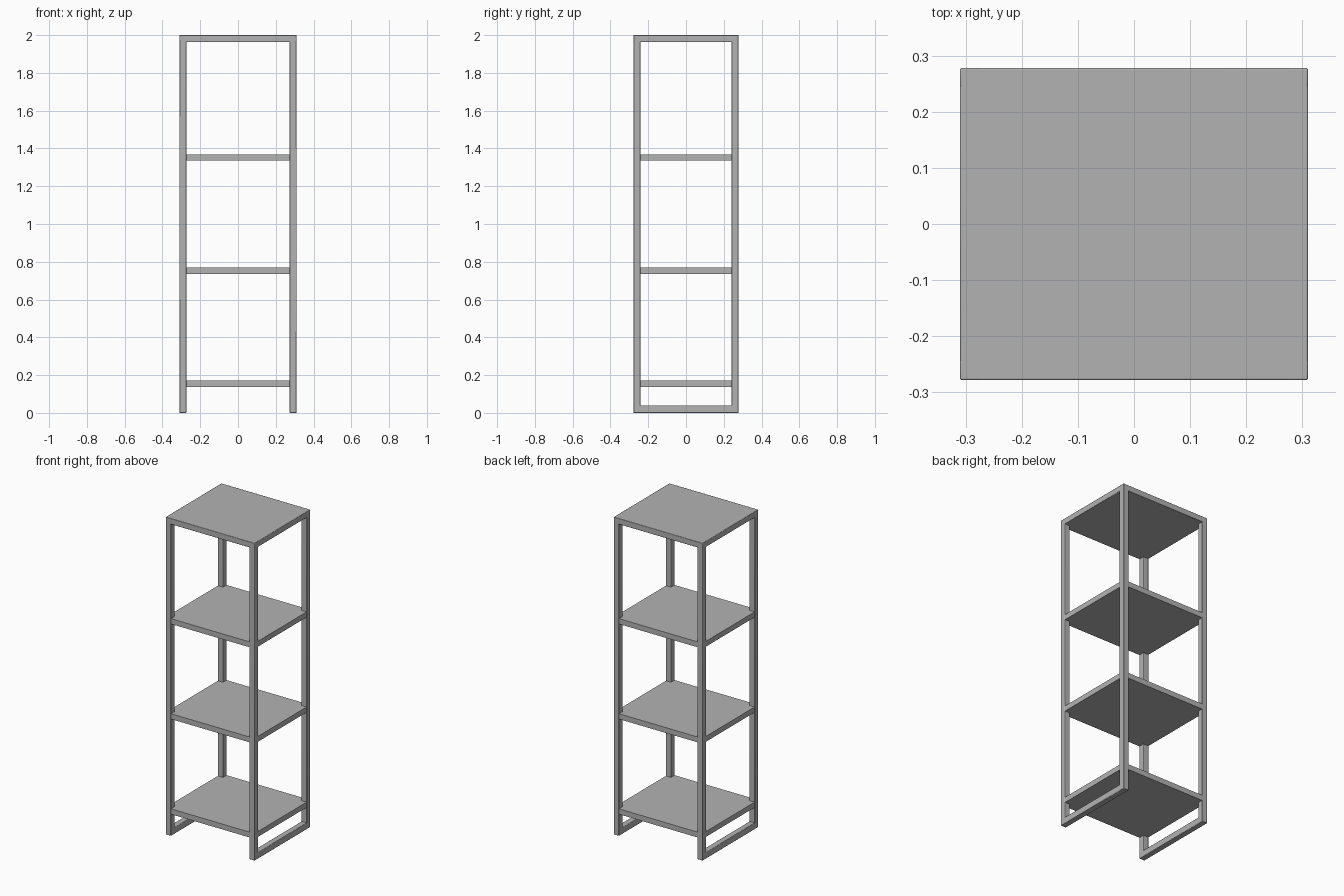
import bpy

# Remove the default cube
old = bpy.data.objects.get("Cube")
if old:
    bpy.data.objects.remove(old, do_unlink=True)

HX, HY, H = 0.31, 0.278, 2.0    # half width, half depth, height
T = 0.037                       # tube thickness
SHELF = 0.034                   # shelf thickness

metal = bpy.data.materials.new("grey_metal")
metal.use_nodes = True
grey = (0.45, 0.45, 0.45, 1)
metal.diffuse_color = grey
metal.node_tree.nodes["Principled BSDF"].inputs["Base Color"].default_value = grey


def box(name, lo, hi, bevel=0.003):
    """Box between two corners with slightly softened edges."""
    bpy.ops.mesh.primitive_cube_add(size=1)
    ob = bpy.context.object
    ob.name = name
    ob.location = [(a + b) / 2 for a, b in zip(lo, hi)]
    ob.scale = [b - a for a, b in zip(lo, hi)]
    bpy.ops.object.transform_apply(location=True, rotation=False, scale=True)
    ob.data.materials.append(metal)
    if bevel:
        mod = ob.modifiers.new("soft_edges", "BEVEL")
        mod.width = bevel
        mod.segments = 2
        bpy.ops.object.shade_smooth_by_angle()
    return ob


# Corner posts and floor runners on each side
for side, sx in (("left", 1), ("right", -1)):
    x0, x1 = sorted((sx * HX, sx * (HX - T)))
    for end, sy in (("front", -1), ("back", 1)):
        y0, y1 = sorted((sy * HY, sy * (HY - T)))
        box(f"{end}_{side}_post", (x0, y0, 0), (x1, y1, H))
    box(f"{side}_floor_runner", (x0, -HY + T / 2, 0), (x1, HY - T / 2, T + 0.003))

# Shelves set between the posts, nearly flush with the frame
inset = 0.001
for name, top in (("lower", 0.171), ("middle", 0.77), ("upper", 1.369)):
    box(f"{name}_shelf", (-HX + inset, -HY + inset, top - SHELF),
        (HX - inset, HY - inset, top), bevel=0)

# Top panel
box("top_panel", (-HX, -HY, H - T), (HX, HY, H))
